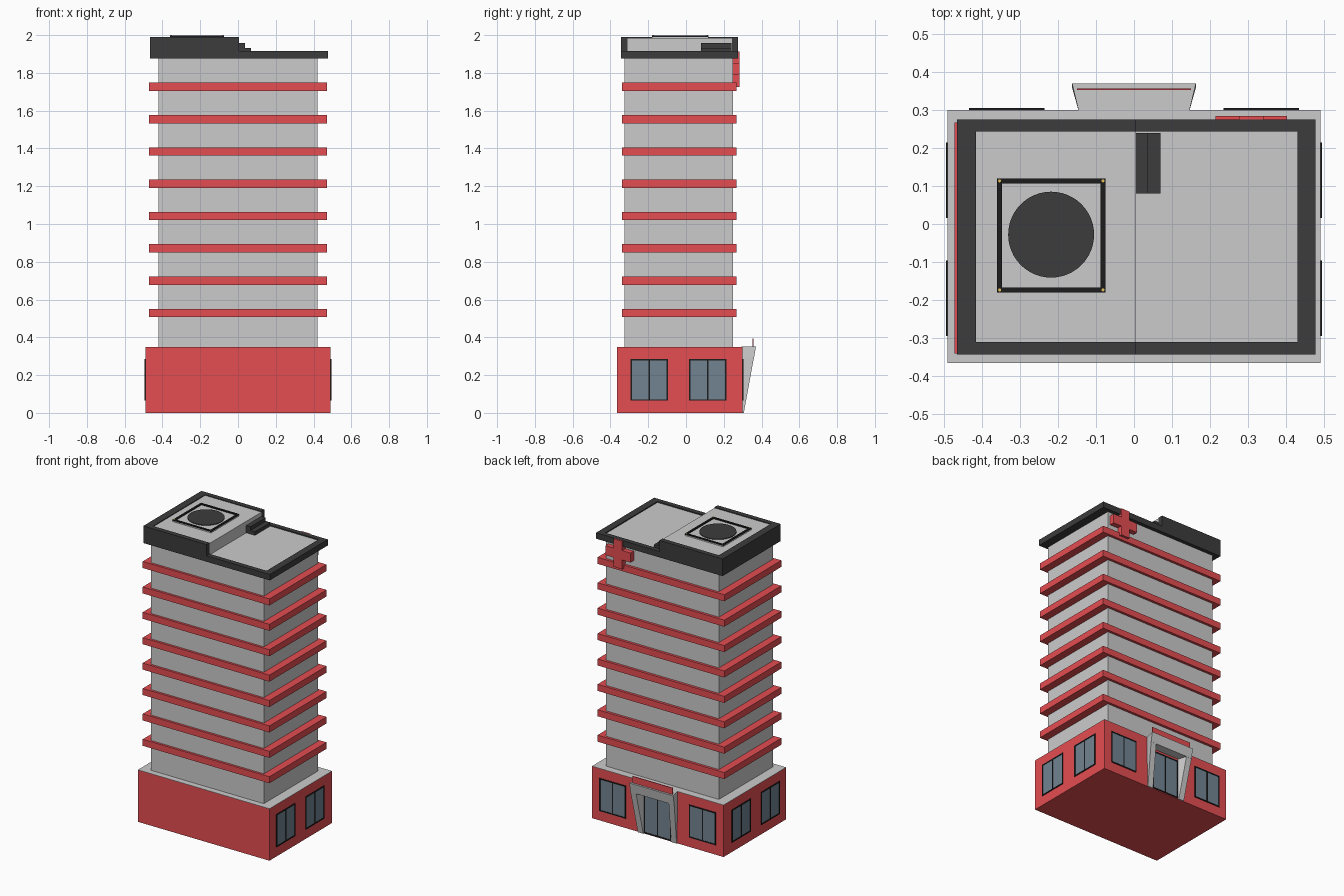
import bpy, bmesh

if "Cube" in bpy.data.objects:
    bpy.data.objects.remove(bpy.data.objects["Cube"])

def mat(name, col):
    m = bpy.data.materials.new(name)
    m.diffuse_color = (*col, 1)
    m.use_nodes = True
    m.node_tree.nodes["Principled BSDF"].inputs["Base Color"].default_value = m.diffuse_color
    return m

RED = mat("red", (0.78, 0.075, 0.085))
DARK = mat("dark_grey", (0.045, 0.045, 0.045))
BLACK = mat("black", (0.012, 0.012, 0.012))
GLASS = mat("glass", (0.17, 0.23, 0.29))
GOLD = mat("gold", (0.8, 0.55, 0.1))
LIGHT = mat("light_grey", (0.6, 0.6, 0.6))

def finish(name, bm, m):
    bmesh.ops.recalc_face_normals(bm, faces=bm.faces)
    me = bpy.data.meshes.new(name)
    bm.to_mesh(me)
    bm.free()
    ob = bpy.data.objects.new(name, me)
    bpy.context.collection.objects.link(ob)
    if m:
        me.materials.append(m)
    return ob

def box(name, x, y, z, m=None):
    bm = bmesh.new()
    bmesh.ops.create_cube(bm, size=1)
    for v in bm.verts:
        v.co = [r[0] if c < 0 else r[1] for c, r in zip(v.co, (x, y, z))]
    return finish(name, bm, m)

def prism_xz(name, pts, y0, y1, m=None):
    """Profile in x/z extruded along y."""
    bm = bmesh.new()
    f = bm.faces.new([bm.verts.new((x, y0, z)) for x, z in pts])
    r = bmesh.ops.extrude_face_region(bm, geom=[f])
    for v in r["geom"]:
        if isinstance(v, bmesh.types.BMVert):
            v.co.y = y1
    return finish(name, bm, m)

def disc(name, x, y, z0, z1, r, n, m):
    bm = bmesh.new()
    bmesh.ops.create_cone(bm, cap_ends=True, segments=n, radius1=r, radius2=r, depth=z1 - z0)
    bmesh.ops.translate(bm, verts=bm.verts, vec=(x, y, (z0 + z1) / 2))
    return finish(name, bm, m)

# Ground floor, tower and floor bands
box("ground_floor", (-.49, .49), (-.365, .30), (0, .348), RED)
box("ground_floor_roof", (-.49, .49), (-.365, .30), (.348, .35))
box("tower", (-.42, .42), (-.325, .25), (.35, 1.885), LIGHT)
for i in range(8):
    z = .507 + i * .171
    box(f"floor_band_{i + 1}", (-.472, .472), (-.34, .267), (z, z + .044), RED)

# Stepped roof: dark rim around a slightly sunken grey deck
def stepped(x0, x1, zb, zlow, zhigh):
    return [(x0, zb), (x1, zb), (x1, zlow), (.005, zlow), (.005, zhigh), (x0, zhigh)]

rim = stepped(-.465, .477, 1.875, 1.915, 1.99)
prism_xz("roof_rim_front", rim, -.343, -.31, DARK)
prism_xz("roof_rim_back", rim, .243, .275, DARK)
box("roof_rim_left", (-.465, -.415), (-.31, .243), (1.875, 1.99), DARK)
box("roof_rim_right", (.43, .477), (-.31, .243), (1.875, 1.915), DARK)
box("roof_underside", (-.415, .43), (-.31, .243), (1.875, 1.885), DARK)
prism_xz("roof_deck", stepped(-.415, .43, 1.885, 1.908, 1.985), -.31, .243)

# Roof steps
prism_xz("roof_steps", [(.005, 1.905), (.07, 1.905), (.07, 1.932), (.037, 1.932),
                        (.037, 1.957), (.005, 1.957)], .08, .24, DARK)

# Landing pad with frame and corner lamps
px, py = (-.36, -.075), (-.18, .12)
t = .013
box("pad_floor", px, py, (1.98, 1.991), LIGHT)
for k, s in enumerate((px[0], px[1] - t)):
    box(f"pad_frame_side_{k}", (s, s + t), py, (1.985, 1.998), BLACK)
for k, s in enumerate((py[0], py[1] - t)):
    box(f"pad_frame_end_{k}", (px[0] + t, px[1] - t), (s, s + t), (1.985, 1.998), BLACK)
for x in (px[0] + t / 2, px[1] - t / 2):
    for y in (py[0] + t / 2, py[1] - t / 2):
        disc("pad_lamp", x, y, 1.995, 2.0, .004, 10, GOLD)
disc("pad_circle", -.218, -.028, 1.99, 1.995, .113, 48, DARK)

# Plus-shaped wall sign on the back
cx, cz, a, b = .308, 1.82, .032, .094
plus = [(-a, -b), (a, -b), (a, -a), (b, -a), (b, a), (a, a),
        (a, b), (-a, b), (-a, a), (-b, a), (-b, -a), (-a, -a)]
prism_xz("plus_sign", [(cx + x, cz + z) for x, z in plus], .25, .284, RED)

# Windows: frame plus two panes; wall point w, outward sign s, axis of the wall normal
def window(name, axis, w, s, c, half, z0, z1):
    def part(n, u0, u1, za, zb, d, m):
        n_rng = tuple(sorted((w - s * .01, w + s * d)))
        x, y = (n_rng, (u0, u1)) if axis == "x" else ((u0, u1), n_rng)
        box(n, x, y, (za, zb), m)
    e = .007
    for k, u in enumerate((c - half, c - e / 2, c + half - e)):
        part(f"{name}_post_{k}", u, u + e, z0, z1, .005, BLACK)
    for k, z in enumerate((z0, z1 - e)):
        part(f"{name}_rail_{k}", c - half, c + half, z, z + e, .005, BLACK)
    part(f"{name}_glass", c - half + e, c + half - e, z0 + e, z1 - e, .002, GLASS)

for side, s in (("left", -1), ("right", 1)):
    for k, c in enumerate((-.195, .115)):
        window(f"{side}_window_{k}", "x", s * .49, s, c, .099, .065, .285)
    window(f"back_window_{side}", "y", .30, 1, s * .335, .099, .065, .285)
window("entrance_door", "y", .30, 1, 0, .10, .005, .27)

# Entrance surround: flared jambs leaning outward, with a lintel
def hexa(name, bottom, top, z0, z1, m=None):
    bm = bmesh.new()
    lo = [bm.verts.new((x, y, z0)) for x, y in bottom]
    hi = [bm.verts.new((x, y, z1)) for x, y in top]
    bm.faces.new(lo)
    bm.faces.new(hi)
    for i in range(4):
        j = (i + 1) % 4
        bm.faces.new((lo[i], lo[j], hi[j], hi[i]))
    return finish(name, bm, m)

def quad(x0, x1, xf0, xf1, yf):
    return [(x0, .295), (x1, .295), (xf1, yf), (xf0, yf)]

for side, s in (("left", -1), ("right", 1)):
    hexa(f"entrance_jamb_{side}", quad(s * .102, s * .142, s * .104, s * .144, .306),
         quad(s * .102, s * .145, s * .122, s * .163, .359), 0, .29, LIGHT)
hexa("entrance_lintel", quad(-.145, .145, -.163, .163, .359),
     quad(-.145, .145, -.163, .163, .37), .285, .351, LIGHT)

# Plain sign board above the entrance
box("entrance_sign", (-.15, .15), (.352, .357), (.351, .395), RED)
